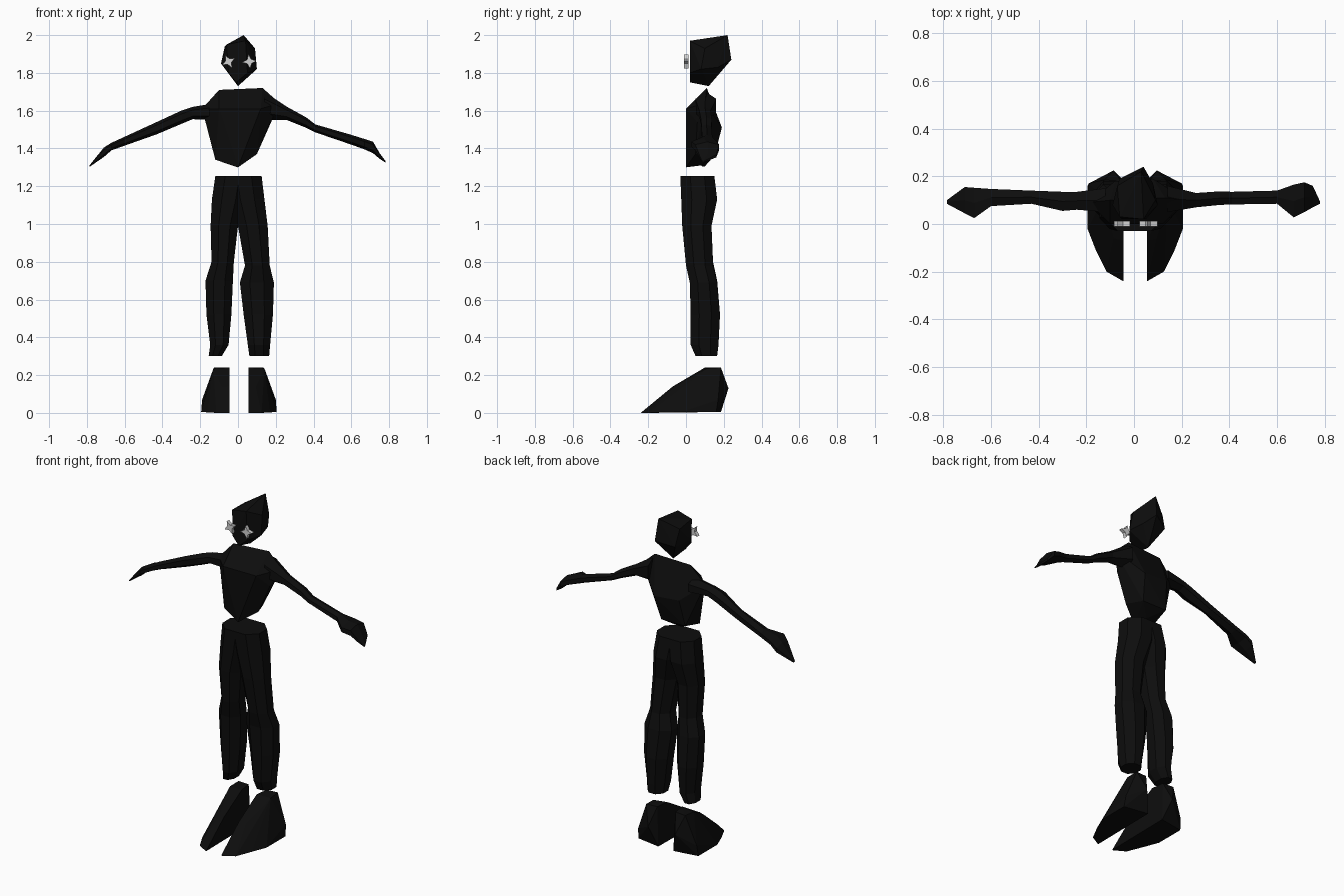
import bpy, bmesh, math
from mathutils import Vector

cube = bpy.data.objects.get("Cube")
if cube:
    bpy.data.objects.remove(cube, do_unlink=True)


def material(name, value):
    mat = bpy.data.materials.new(name)
    mat.use_nodes = True
    col = (value, value, value, 1)
    mat.diffuse_color = col
    bsdf = mat.node_tree.nodes["Principled BSDF"]
    bsdf.inputs["Base Color"].default_value = col
    return mat


black = material("black", 0.004)
pale = material("pale grey", 0.65)


def finish(name, bm, mat):
    bmesh.ops.recalc_face_normals(bm, faces=bm.faces)
    mesh = bpy.data.meshes.new(name)
    bm.to_mesh(mesh)
    bm.free()
    mesh.materials.append(mat)
    obj = bpy.data.objects.new(name, mesh)
    bpy.context.scene.collection.objects.link(obj)
    return obj


def hull(name, points, mat=black):
    """Faceted solid around a few points."""
    bm = bmesh.new()
    for p in points:
        bm.verts.new(p)
    res = bmesh.ops.convex_hull(bm, input=bm.verts)
    loose = [v for v in bm.verts if not v.link_faces]
    bmesh.ops.delete(bm, geom=loose, context='VERTS')
    return finish(name, bm, mat)


def loft(name, rows, sides, place):
    """Join rings that fill the boxes (t, a0, a1, b0, b1)."""
    angles = [math.tau * (i + 0.5) / sides for i in range(sides)]
    ma = max(math.cos(a) for a in angles)
    mb = max(math.sin(a) for a in angles)
    bm = bmesh.new()
    rings = []
    for t, a0, a1, b0, b1 in rows:
        ring = []
        for ang in angles:
            a = (a0 + a1) / 2 + (a1 - a0) / 2 * math.cos(ang) / ma
            b = (b0 + b1) / 2 + (b1 - b0) / 2 * math.sin(ang) / mb
            ring.append(bm.verts.new(place(t, a, b)))
        rings.append(ring)
    for r, s in zip(rings, rings[1:]):
        for i in range(sides):
            j = (i + 1) % sides
            bm.faces.new((r[i], r[j], s[j], s[i]))
    bm.faces.new(rings[0])
    bm.faces.new(rings[-1])
    return finish(name, bm, black)


# Head
hull("head", [
    (-.01, .02, 1.75), (0, .12, 1.73), (-.05, .02, 1.8), (.05, .02, 1.8),
    (-.09, .08, 1.85), (.1, .08, 1.82), (-.06, .03, 1.95), (.04, .02, 1.97),
    (.09, .1, 1.93), (.03, .22, 2), (.04, .24, 1.87), (-.07, .16, 1.94),
    (-.06, .19, 1.84), (.08, .17, 1.83)])

# Star-shaped eyes
for name, x, turn in (("right_eye", -.05, .5), ("left_eye", .06, .1)):
    bm = bmesh.new()
    ring = []
    for i in range(8):
        r = .016 if i % 2 else .038
        a = turn + math.tau * i / 8
        ring.append(bm.verts.new((x + r * math.cos(a), .012, 1.86 + r * math.sin(a))))
    face = bm.faces.new(ring)
    ext = bmesh.ops.extrude_face_region(bm, geom=[face])
    for v in ext["geom"]:
        if isinstance(v, bmesh.types.BMVert):
            v.co += Vector((0, -.022, 0))
    finish(name, bm, pale)

# Torso
hull("torso", [
    (-.1, .1, 1.71), (.13, .11, 1.72), (-.19, .09, 1.61), (.22, .1, 1.64),
    (-.1, 0, 1.61), (.12, 0, 1.61), (-.14, .05, 1.54), (.17, .06, 1.54),
    (-.12, .04, 1.34), (.1, .05, 1.37), (0, 0, 1.3), (-.02, .08, 1.31),
    (-.1, .15, 1.36), (.06, .15, 1.36), (-.08, .18, 1.52), (.08, .19, 1.51)])

# Arms with hands, running outward along x
loft("right_arm", [
    (-.12, .05, .15, 1.55, 1.64), (-.24, .06, .135, 1.555, 1.62),
    (-.3, .055, .135, 1.53, 1.6), (-.43, .085, .14, 1.475, 1.54),
    (-.6, .075, .147, 1.415, 1.462), (-.67, .025, .152, 1.39, 1.43),
    (-.71, .045, .155, 1.355, 1.405), (-.785, .085, .1, 1.303, 1.312)],
    6, lambda t, a, b: (t, a, b))
loft("left_arm", [
    (.14, .05, .16, 1.55, 1.7), (.26, .07, .13, 1.55, 1.62),
    (.36, .08, .137, 1.51, 1.565), (.41, .082, .135, 1.485, 1.527),
    (.6, .085, .14, 1.42, 1.472), (.67, .028, .165, 1.395, 1.45),
    (.715, .05, .175, 1.375, 1.435), (.75, .07, .16, 1.345, 1.375),
    (.78, .085, .095, 1.325, 1.335)],
    6, lambda t, a, b: (t, a, b))

# Trouser legs, overlapping at the hips
loft("right_leg", [
    (1.255, -.12, .06, -.03, .15), (1.13, -.138, .04, -.025, .165),
    (.99, -.145, 0, -.02, .135), (.8, -.14, -.022, 0, .143),
    (.7, -.172, -.027, .02, .165), (.52, -.167, -.035, .025, .18),
    (.36, -.147, -.05, .025, .172), (.302, -.155, -.085, .05, .165)],
    8, lambda t, a, b: (a, b, t))
loft("left_leg", [
    (1.255, -.06, .125, -.03, .15), (1.13, -.04, .14, -.025, .165),
    (.99, 0, .157, -.02, .135), (.78, .037, .168, 0, .143),
    (.69, .01, .19, .02, .165), (.52, .03, .185, .025, .18),
    (.36, .052, .17, .025, .172), (.302, .06, .165, .05, .165)],
    8, lambda t, a, b: (a, b, t))

# Pointed shoes, mirrored
shoe = [
    (.05, -.24, 0), (.12, -.2, 0), (.165, -.11, .005), (.2, -.02, .005),
    (.2, .16, .005), (.05, .185, .005), (.05, -.07, .14), (.09, -.06, .135),
    (.05, .1, .24), (.135, .11, .235), (.06, .18, .24), (.13, .185, .24),
    (.09, .225, .13), (.195, .17, .07)]
for name, side in (("right_shoe", -1), ("left_shoe", 1)):
    hull(name, [(.005 + side * x, y, z) for x, y, z in shoe])
